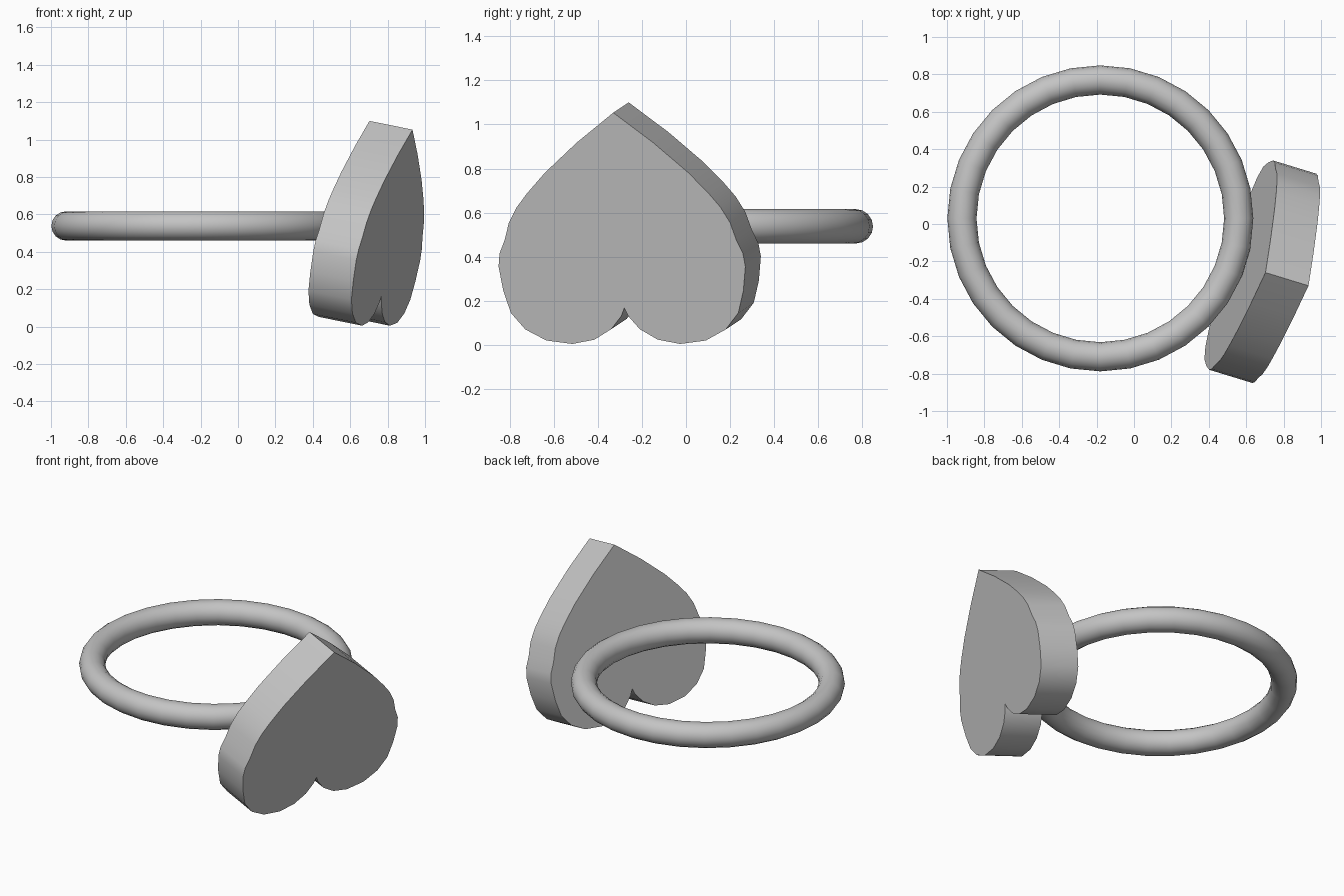
import bpy, bmesh, math
from mathutils import Matrix, Vector

cube = bpy.data.objects.get("Cube")
if cube:
    bpy.data.objects.remove(cube, do_unlink=True)

# Single plain grey material
grey = bpy.data.materials.new("light grey")
grey.use_nodes = True
colour = (0.55, 0.55, 0.55, 1)
grey.diffuse_color = colour
grey.node_tree.nodes["Principled BSDF"].inputs["Base Color"].default_value = colour


def finish(obj, angle):
    obj.data.materials.append(grey)
    bpy.ops.object.select_all(action="DESELECT")
    obj.select_set(True)
    bpy.context.view_layer.objects.active = obj
    bpy.ops.object.shade_smooth_by_angle(angle=math.radians(angle))


# Round band lying flat
bpy.ops.mesh.primitive_torus_add(major_segments=32, minor_segments=16,
                                 major_radius=0.74, minor_radius=0.078,
                                 location=(-0.18, 0.03, 0.538))
band = bpy.context.object
band.name = "ring_band"
finish(band, 50)

# Heart plate: half outline from the tip (origin) down to the notch, mirrored
half = [(0.18, -0.137), (0.34, -0.277), (0.43, -0.372), (0.482, -0.435),
        (0.524, -0.507), (0.55, -0.59), (0.577, -0.65), (0.585, -0.711),
        (0.569, -0.823), (0.539, -0.925), (0.475, -1.001), (0.378, -1.052),
        (0.255, -1.068), (0.15, -1.048), (0.068, -1.0), (0.017, -0.94)]
outline = [(0, 0)] + half + [(0, -0.902)] + [(-x, y) for x, y in reversed(half)]

bm = bmesh.new()
face = bm.faces.new([bm.verts.new((x, y, 0)) for x, y in outline])
extruded = bmesh.ops.extrude_face_region(bm, geom=[face])
verts = [g for g in extruded["geom"] if isinstance(g, bmesh.types.BMVert)]
bmesh.ops.translate(bm, verts=verts, vec=(0, 0, -0.245))
bmesh.ops.recalc_face_normals(bm, faces=bm.faces)
mesh = bpy.data.meshes.new("heart_plate")
bm.to_mesh(mesh)
bm.free()
heart = bpy.data.objects.new("heart_plate", mesh)
bpy.context.collection.objects.link(heart)

# Turn the plate outwards and lean it against the band
yaw, tilt = math.radians(17), math.radians(11)
side = Vector((math.sin(yaw), math.cos(yaw), 0))
up = Vector((math.sin(tilt) * math.cos(yaw), -math.sin(tilt) * math.sin(yaw), math.cos(tilt)))
basis = Matrix((side, up, side.cross(up))).transposed().to_4x4()
heart.matrix_world = Matrix.Translation((0.933, -0.33, 1.053)) @ basis
finish(heart, 40)
